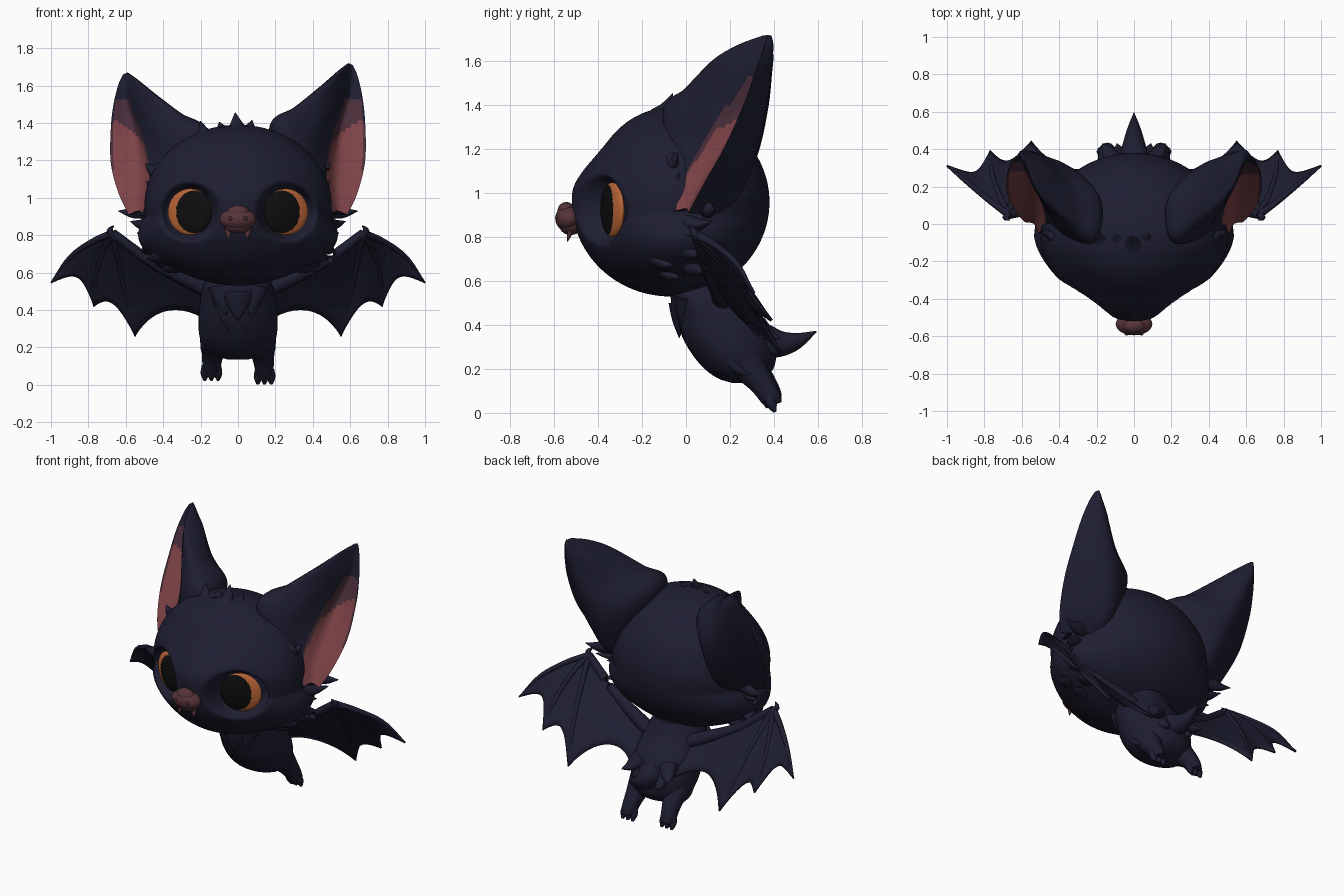
import bpy, bmesh, math
from mathutils import Vector, Matrix

if "Cube" in bpy.data.objects:
    bpy.data.objects.remove(bpy.data.objects["Cube"])


def material(name, rgb):
    m = bpy.data.materials.new(name)
    m.diffuse_color = (*rgb, 1)
    m.use_nodes = True
    m.node_tree.nodes["Principled BSDF"].inputs["Base Color"].default_value = m.diffuse_color
    return m


NAVY = material("navy fur", (0.0128, 0.0130, 0.031))
PINK = material("ear pink", (0.205, 0.055, 0.062))
DUSK = material("ear dusky pink", (0.068, 0.027, 0.042))
ORANGE = material("iris orange", (0.49, 0.13, 0.038))
BLACK = material("pupil black", (0.004, 0.004, 0.004))
NOSE = material("nose rose", (0.092, 0.034, 0.042))


def finish(name, bm, mats=(NAVY,), angle=50):
    bmesh.ops.recalc_face_normals(bm, faces=bm.faces)
    me = bpy.data.meshes.new(name)
    bm.to_mesh(me)
    bm.free()
    for m in mats:
        me.materials.append(m)
    ob = bpy.data.objects.new(name, me)
    bpy.context.collection.objects.link(ob)
    bpy.ops.object.select_all(action='DESELECT')
    ob.select_set(True)
    bpy.context.view_layer.objects.active = ob
    bpy.ops.object.shade_smooth_by_angle(angle=math.radians(angle))
    return ob


def spline(pts, t):
    """Point at t in 0..1 on a smooth curve through pts."""
    p = [Vector(q) for q in pts]
    p = [2 * p[0] - p[1]] + p + [2 * p[-1] - p[-2]]
    n = len(pts) - 1
    i = min(int(t * n), n - 1)
    f = t * n - i
    a, b, c, d = p[i:i + 4]
    return 0.5 * (2 * b + (c - a) * f + (2 * a - 5 * b + 4 * c - d) * f * f + (3 * b - a - 3 * c + d) * f ** 3)


def smooth(x):
    x = min(1, max(0, x))
    return x * x * (3 - 2 * x)


def grid(bm, rows, closed=False):
    vs = [[bm.verts.new(p) for p in r] for r in rows]
    n = len(rows[0])
    faces = {}
    for i in range(len(rows) - 1):
        for j in range(n if closed else n - 1):
            k = (j + 1) % n
            faces[i, j] = bm.faces.new((vs[i][j], vs[i][k], vs[i + 1][k], vs[i + 1][j]))
    if closed:
        bm.faces.new(vs[0])
        bm.faces.new(vs[-1])
    return faces


def tube(bm, pts, radii, steps=8, sides=8, flat=1.0):
    """Tapered tube along a smooth path."""
    rows = []
    for i in range(steps + 1):
        t = i / steps
        c = spline(pts, t)
        d = (spline(pts, min(t + .02, 1)) - spline(pts, max(t - .02, 0))).normalized()
        up = Vector((1, 0, 0)) if abs(d.x) < .8 else Vector((0, 0, 1))
        u = d.cross(up).normalized()
        v = d.cross(u)
        r = max(spline([(q, 0, 0) for q in radii], t).x, .002)
        rows.append([c + r * (flat * math.cos(a) * u + math.sin(a) * v)
                     for a in (2 * math.pi * k / sides for k in range(sides))])
    grid(bm, rows, True)


def tuft(bm, base, tip, r, droop=0.015, flat=.7):
    mid = (Vector(base) + Vector(tip)) / 2 + Vector((0, 0, -droop))
    tube(bm, [base, mid, tip], [r, r * .65, .002], 6, 10, flat)


def ball(bm, centre, size, rot=Matrix(), seg=32):
    m = Matrix.Translation(centre) @ rot @ Matrix.Diagonal((*size, 1))
    return bmesh.ops.create_uvsphere(bm, u_segments=seg, v_segments=seg * 3 // 4, radius=1, matrix=m)["verts"]


def mx(p, s):
    return (p[0] * s, p[1], p[2])


# Head: rounded, flatter forehead, full cheeks, narrowing to the muzzle, two eye sockets
bm = bmesh.new()
for v in ball(bm, (0, -.07, .96), (.5, .45, .43), seg=144):
    f = max(0, -(v.co.y + .07) / .45)
    v.co.x *= 1 - .27 * f * f
    if v.co.z < .9:
        v.co.x *= 1 + .2 * (1 - f) * math.sin(min(1, (.9 - v.co.z) / .37) * math.pi)
    if v.co.y < -.07:
        v.co.y = -.07 + (v.co.y + .07) * (1 - .17 * smooth((v.co.z - 1.0) / .25))
    if v.co.y < -.1:
        d = math.hypot(abs(v.co.x) - .258, v.co.z - .925)
        v.co.y += .115 * smooth((.165 - d) / .055) * smooth((-.1 - v.co.y) / .12)
finish("head", bm, angle=180)

# Ears: stations from tip to base (front rim, front bulge, ridge, inner back, back, outer rim, hollow)
EAR = [
    [(.603, .355, 1.71), (.592, .345, 1.715), (.588, .35, 1.718), (.59, .375, 1.72), (.6, .39, 1.716),
     (.614, .37, 1.71), (.605, .365, 1.71)],
    [(.592, .325, 1.65), (.565, .27, 1.66), (.54, .235, 1.675), (.54, .33, 1.68), (.59, .398, 1.67),
     (.64, .35, 1.65), (.61, .35, 1.65)],
    [(.575, .28, 1.55), (.53, .18, 1.56), (.465, .12, 1.605), (.47, .3, 1.61), (.57, .392, 1.59),
     (.665, .31, 1.54), (.6, .33, 1.54)],
    [(.525, .18, 1.4), (.43, .03, 1.42), (.31, .0, 1.48), (.34, .2, 1.48), (.5, .375, 1.42),
     (.68, .26, 1.4), (.56, .27, 1.39)],
    [(.475, .06, 1.2), (.36, -.07, 1.26), (.2, -.09, 1.385), (.19, .16, 1.36), (.42, .33, 1.2),
     (.68, .17, 1.2), (.54, .16, 1.2)],
    [(.475, -.03, 1.03), (.38, -.09, 1.03), (.2, 0, 1.1), (.25, .12, 1.1), (.4, .25, 1.0),
     (.64, .075, 1.03), (.53, .06, 1.04)],
    [(.51, -.05, .92), (.42, -.06, .9), (.3, -.02, .9), (.33, .07, .9), (.4, .15, .9),
     (.585, .01, .91), (.535, 0, .93)],
]
for side, s, tall in (("right", 1, 1.0), ("left", -1, .93)):
    bm = bmesh.new()
    rows, n_shell, n_in = [], 25, 20
    for i in range(61):
        *shell, C = (spline([st[k] for st in EAR], i / 60) for k in range(7))
        row = [spline(shell, j / n_shell) for j in range(n_shell)]
        row += [spline([shell[-1], C, shell[0]], j / n_in) for j in range(n_in)]
        rows.append([(p.x * s, p.y, p.z if p.z < 1 else 1 + (p.z - 1) * tall) for p in row])
    for (i, j), f in grid(bm, rows, True).items():
        if j >= n_shell:
            z, e = f.calc_center_median().z, (j - n_shell + .5) / n_in
            edge = e < .06 or e > .9
            if z < 1.53 and not (edge and z > 1.4):
                f.material_index = 2 if z > 1.35 + .16 * (.5 - e) or e > .93 or (edge and z > 1.15) else 1
    finish("ear_" + side, bm, (NAVY, PINK, DUSK))

# Eyes: orange discs with a large dark pupil set towards the nose
for side, s in (("right", 1), ("left", -1)):
    bm = bmesh.new()
    rot = Matrix.Rotation(s * .38, 4, 'Z') @ Matrix.Rotation(math.pi / 2, 4, 'X')
    ball(bm, (.256 * s, -.335, .925), (.127, .124, .03), rot, 80)
    for f in bm.faces:
        c = f.calc_center_median()
        f.material_index = int(math.hypot((c.x * s - .234) / .097, (c.z - .925) / .114) < 1)
    finish("eye_" + side, bm, (ORANGE, BLACK))

# Nose with nostrils, and two small fangs
bm = bmesh.new()
ball(bm, (0, -.535, .885), (.098, .06, .06))
ball(bm, (0, -.525, .85), (.075, .05, .04))
ball(bm, (0, -.545, .92), (.06, .04, .04))
finish("nose", bm, (NOSE,))
bm = bmesh.new()
for s in (1, -1):
    ball(bm, (.04 * s, -.585, .89), (.012, .012, .01), seg=16)
finish("nostrils", bm, (DUSK,))
bm = bmesh.new()
for s in (1, -1):
    tuft(bm, (.052 * s, -.525, .83), (.05 * s, -.54, .78), .02, 0)
finish("fangs", bm, (NOSE,))

# Cheek, ear-base and crown fur
bm = bmesh.new()
for s in (1, -1):
    for base, tip, r in (
            ((.42, -.07, 1.14), (.495, -.04, 1.185), .05), ((.43, -.06, 1.06), (.49, -.03, 1.09), .045),
            ((.47, .09, .94), (.64, .13, .93), .05), ((.44, -.01, .87), (.575, .12, .875), .065),
            ((.43, -.05, .86), (.54, .05, .81), .07), ((.42, -.12, .82), (.525, -.04, .765), .075),
            ((.41, -.06, .78), (.52, .09, .71), .08), ((.38, -.15, .72), (.485, -.06, .67), .07),
            ((.35, -.02, .7), (.44, .1, .64), .08), ((.3, -.12, .67), (.41, -.03, .615), .07)):
        tuft(bm, mx(base, s), mx(tip, s), r)
for base, tip, r in (((0, -.13, 1.35), (-.015, -.06, 1.455), .06), ((.05, -.11, 1.35), (.075, -.05, 1.415), .055),
                     ((-.07, -.12, 1.35), (-.1, -.06, 1.405), .055), ((-.17, -.1, 1.33), (-.2, -.05, 1.41), .05)):
    tuft(bm, base, tip, r)
finish("head_fur", bm, angle=80)

# Body: leaning loft of (z, y centre, x radius, y radius)
bm = bmesh.new()
BODY = [(.62, .1, .13, .13), (.53, .1, .185, .17), (.43, .155, .205, .2), (.32, .2, .212, .205),
        (.22, .235, .195, .17), (.16, .25, .14, .11), (.135, .25, .05, .035)]
rows = []
for i in range(25):
    a = spline([b[:3] for b in BODY], i / 24)
    ry = spline([(b[3], 0, 0) for b in BODY], i / 24).x
    rows.append([(a.z * math.cos(q), a.y + ry * math.sin(q), a.x)
                 for q in (2 * math.pi * k / 32 for k in range(32))])
grid(bm, rows, True)
finish("body", bm)

# Chest and rump fur, tail
bm = bmesh.new()
for x, y, z, r in ((-.09, -.01, .53, .08), (.09, -.01, .53, .08), (0, -.03, .5, .09), (-.07, .0, .45, .07),
                   (.06, .0, .45, .07)):
    tuft(bm, (x, y, z), (x * .7, y - .01 + (.53 - z) * .3, z - .16), r, 0, .55)
for s in (1, -1):
    tuft(bm, (.1 * s, .33, .4), (.17 * s, .43, .34), .06)
    tuft(bm, (.07 * s, .34, .34), (.09 * s, .43, .27), .06)
    tuft(bm, (.15 * s, .2, .24), (.19 * s, .3, .17), .05)
finish("body_fur", bm, angle=80)
bm = bmesh.new()
tube(bm, [(0, .33, .33), (0, .43, .315), (0, .51, .33), (0, .595, .372)], [.09, .06, .036, .002], 12, 12)
finish("tail", bm)

# Legs with three toes, the left one held slightly higher
for side, s, up in (("right", 1, 0), ("left", -1, .02)):
    bm = bmesh.new()
    tube(bm, [mx(p, s) for p in ((.12, .27, .23), (.135, .34, .14 + up), (.142, .385, .07 + up), (.142, .4, .035 + up))],
         [.085, .058, .048, .038], 10, 12)
    for k in (-1, 0, 1):
        tube(bm, [((.142 + .028 * k) * s, .375, .08 + up), ((.142 + .034 * k) * s, .39, .04 + up),
                  ((.142 + .036 * k) * s, .405, .004 + up)], [.024, .024, .008], 6, 8)
    finish("leg_" + side, bm)

# Wings: finger curves fan out from the wrist, membrane scalloped between them
WRIST = (.67, .05, .81)
FINGERS = [
    [WRIST, (.78, .13, .765), (.9, .23, .68), (1.0, .31, .545)],
    [WRIST, (.72, .15, .72), (.76, .27, .58), (.77, .39, .42)],
    [WRIST, (.64, .17, .67), (.6, .31, .48), (.55, .44, .26)],
    [WRIST, (.45, .1, .65), (.2, .16, .53), (.15, .35, .34)],
]
for side, s in (("right", 1), ("left", -1)):
    bm = bmesh.new()
    for a, b, cut in zip(FINGERS, FINGERS[1:], (.2, .17, .16)):
        rows = []
        for i in range(1, 15):
            row = []
            for j in range(13):
                v = j / 12
                u = i / 14 * (1 - cut * 4 * v * (1 - v))
                p = spline(a, u).lerp(spline(b, u), v)
                row.append((p.x * s, p.y - .02 * math.sin(math.pi * v) * u, p.z))
            rows.append(row)
        grid(bm, rows)
    bmesh.ops.remove_doubles(bm, verts=bm.verts, dist=.0005)
    ob = finish("wing_membrane_" + side, bm)
    mod = ob.modifiers.new("thickness", 'SOLIDIFY')
    mod.thickness, mod.offset = .014, 0
    bm = bmesh.new()
    for path in FINGERS[:3]:
        tube(bm, [mx(p, s) for p in path], [.022, .016, .013, .004], 14, 8)
    tube(bm, [mx(p, s) for p in FINGERS[3][:3]] + [(.08 * s, .16, .47)], [.025, .03, .045, .05], 14, 10)
    tube(bm, [mx(p, s) for p in ((.66, .06, .79), (.685, .035, .825), (.665, .02, .85))], [.026, .018, .003], 6, 8)
    finish("wing_bones_" + side, bm)
